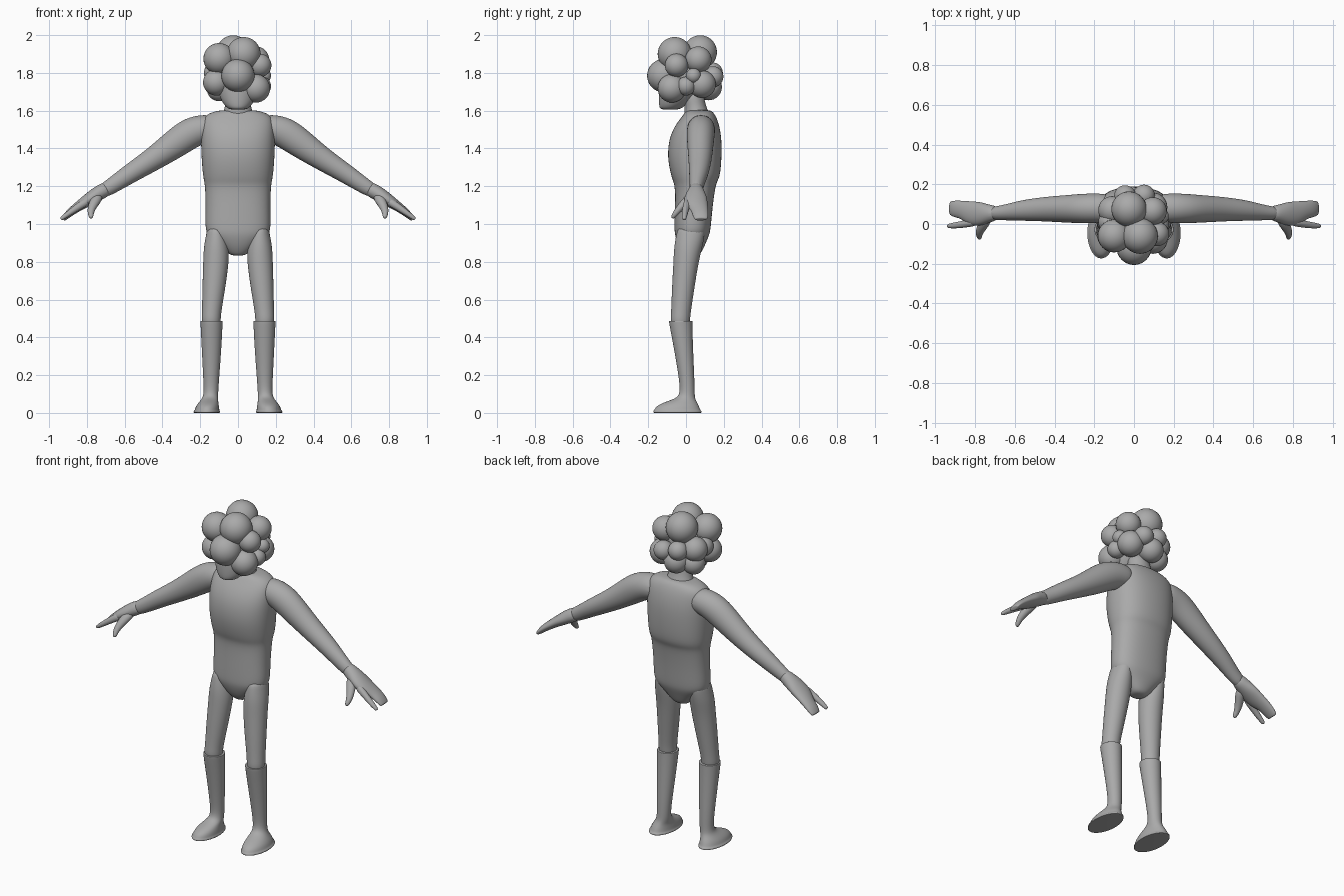
import bpy, bmesh, math
from mathutils import Vector

grey = bpy.data.materials.new("plain_grey")
grey.diffuse_color = (0.4, 0.4, 0.4, 1)


def finish(bm, name, subdiv=0, mirror=False):
    bmesh.ops.recalc_face_normals(bm, faces=bm.faces)
    for f in bm.faces:
        f.smooth = True
    me = bpy.data.meshes.new(name)
    bm.to_mesh(me)
    bm.free()
    me.materials.append(grey)
    ob = bpy.data.objects.new(name, me)
    bpy.context.collection.objects.link(ob)
    if subdiv:
        m = ob.modifiers.new("smooth", 'SUBSURF')
        m.levels = m.render_levels = subdiv
    if mirror:
        ob.modifiers.new("mirror", 'MIRROR')
    return ob


def loft(name, rings, axis=None, mirror=False, power=1.0, n=16):
    """Rings are (x, y, z, a, b); flat rings when axis is None, else square to the path."""
    bm = bmesh.new()
    pts = [Vector(r[:3]) for r in rings]
    loops = []
    for i, (c, r) in enumerate(zip(pts, rings)):
        u, v = Vector((1, 0, 0)), Vector((0, 1, 0))
        if axis:
            d = (pts[min(i + 1, len(pts) - 1)] - pts[max(i - 1, 0)]).normalized()
            v = d.cross(Vector(axis)).normalized()
            u = v.cross(d)
        loop = []
        for k in range(n):
            t = 2 * math.pi * k / n
            cs, sn = math.cos(t), math.sin(t)
            p = math.copysign(abs(cs) ** power, cs) * r[3] * 1.012
            q = math.copysign(abs(sn) ** power, sn) * r[4] * 1.012
            loop.append(bm.verts.new(c + u * p + v * q))
        loops.append(loop)
    for a, b in zip(loops, loops[1:]):
        for k in range(n):
            bm.faces.new((a[k], a[(k + 1) % n], b[(k + 1) % n], b[k]))
    bm.faces.new(loops[0])
    bm.faces.new(loops[-1])
    return finish(bm, name, 2, mirror)


# Torso: (height, half width, front y, back y)
body = [(.832, .03, .0, .06), (.845, .055, -.015, .08), (.875, .085, -.035, .095),
        (.91, .125, -.05, .11), (.945, .165, -.06, .125), (.98, .175, -.062, .132),
        (1.08, .172, -.06, .14), (1.19, .175, -.058, .155), (1.225, .18, -.068, .165),
        (1.255, .187, -.08, .182), (1.35, .195, -.1, .19), (1.45, .198, -.092, .19),
        (1.52, .195, -.06, .178), (1.565, .185, -.025, .162), (1.592, .145, -.005, .145),
        (1.605, .08, .01, .125)]
loft("torso", [(0, (f + b) / 2, z, w, (b - f) / 2) for z, w, f, b in body], power=.85)

# Neck and head
loft("neck", [(0, .06, 1.56, .095, .075), (0, .055, 1.6, .075, .062),
              (0, .045, 1.64, .065, .056), (0, .03, 1.72, .065, .06)])
loft("head", [(0, -.085, 1.605, .04, .045), (0, -.08, 1.615, .06, .062),
              (0, -.06, 1.65, .09, .085), (0, -.03, 1.71, .11, .115),
              (0, -.01, 1.78, .12, .125), (0, 0, 1.86, .1, .11), (0, 0, 1.92, .05, .05)])

# Curly hair made of balls: (x, y, z, radius)
balls = [(0, -.118, 1.785, .088), (.03, -.06, 1.9, .09), (-.1, -.06, 1.875, .083),
         (-.025, .075, 1.91, .089), (-.115, -.06, 1.75, .07), (.095, -.075, 1.718, .075),
         (.115, -.05, 1.84, .062), (.095, .065, 1.87, .07), (.135, .04, 1.785, .04),
         (.095, .085, 1.74, .073), (.05, .143, 1.78, .055), (-.11, .07, 1.8, .07),
         (-.125, .01, 1.8, .055), (-.1, .07, 1.715, .065), (-.02, .12, 1.725, .07),
         (-.045, .14, 1.8, .055), (.125, 0, 1.73, .05)]
for x, y, z, r in balls:
    bm = bmesh.new()
    bmesh.ops.create_uvsphere(bm, u_segments=32, v_segments=16, radius=r)
    bmesh.ops.translate(bm, verts=bm.verts, vec=(x, y, z))
    finish(bm, "hair_ball")

# Arms, down to the wrists
loft("arms", [(.1, .08, 1.51, .07, .065), (.19, .08, 1.505, .075, .078),
              (.26, .078, 1.478, .075, .084), (.34, .076, 1.42, .07, .077),
              (.45, .075, 1.342, .062, .062), (.57, .068, 1.268, .052, .052),
              (.67, .055, 1.2, .036, .042), (.73, .053, 1.165, .033, .036)],
     axis=(0, 1, 0), mirror=True)

# Hands: flat mitt, forefinger and thumb
loft("hands", [(.68, .055, 1.195, .034, .038), (.73, .053, 1.168, .045, .04),
               (.775, .05, 1.14, .062, .036), (.82, .053, 1.11, .062, .03),
               (.86, .072, 1.083, .046, .024), (.9, .076, 1.052, .043, .02),
               (.922, .08, 1.028, .036, .013), (.926, .08, 1.024, .03, .01)],
     axis=(0, 1, 0), mirror=True)
loft("forefingers", [(.79, .012, 1.125, .022, .024), (.84, .002, 1.095, .019, .02),
                     (.89, -.006, 1.06, .017, .016), (.932, -.01, 1.03, .012, .011),
                     (.938, -.01, 1.024, .008, .007)],
     axis=(0, 1, 0), mirror=True, n=12)
loft("thumbs", [(.735, .04, 1.155, .03, .026), (.76, -.005, 1.115, .028, .024),
                (.778, -.038, 1.078, .021, .019), (.78, -.062, 1.048, .015, .014),
                (.776, -.074, 1.03, .009, .009)],
     axis=(1, 0, 0), mirror=True, n=12)

# Legs
loft("legs", [(.115, .03, .99, .045, .07), (.115, .025, .95, .053, .076),
              (.115, .012, .88, .067, .076), (.116, 0, .8, .069, .067),
              (.128, -.015, .66, .061, .06), (.14, -.027, .53, .051, .052),
              (.142, -.03, .5, .052, .053), (.142, -.03, .44, .045, .045)], mirror=True)

# Boots with flat soles and a crisp top rim
loft("boots", [(.165, -.045, 0, .068, .126), (.165, -.045, .001, .071, .13),
               (.165, -.045, .01, .071, .13), (.164, -.046, .013, .066, .124),
               (.162, -.045, .035, .062, .115), (.156, -.03, .056, .052, .088),
               (.148, -.004, .075, .043, .053), (.143, .008, .1, .038, .038),
               (.142, .004, .18, .042, .041), (.14, -.012, .33, .052, .05),
               (.14, -.028, .475, .059, .062), (.14, -.028, .486, .06, .063),
               (.14, -.028, .487, .058, .061), (.14, -.028, .487, .03, .03)], mirror=True)
